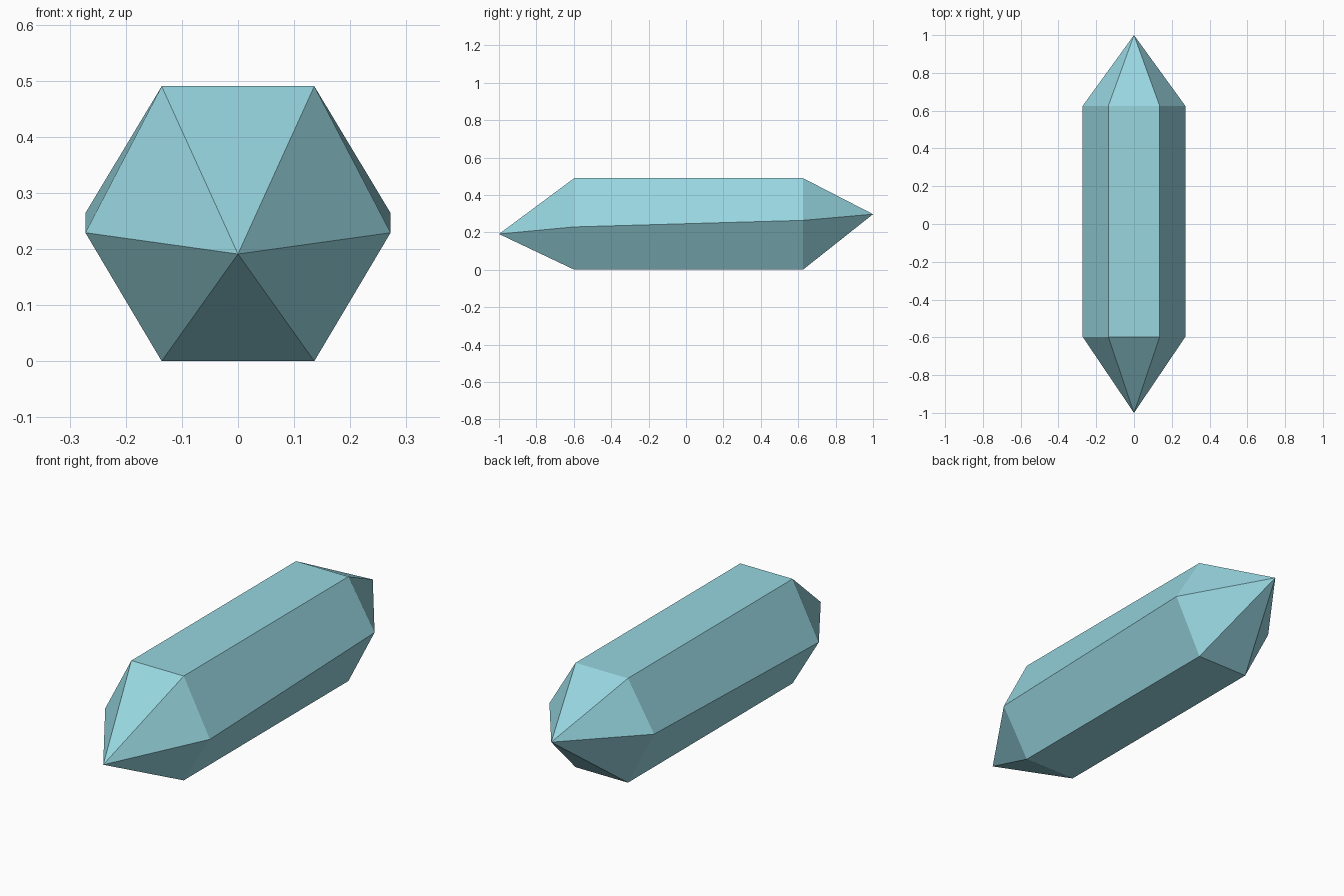
import bpy, bmesh

if "Cube" in bpy.data.objects:
    bpy.data.objects.remove(bpy.data.objects["Cube"])

HALF_FLAT, HALF_WIDE, HEIGHT = 0.136, 0.272, 0.49

crystal_blue = bpy.data.materials.new("pale crystal blue")
crystal_blue.diffuse_color = (0.31, 0.67, 0.74, 1)
crystal_blue.use_nodes = True
crystal_blue.node_tree.nodes["Principled BSDF"].inputs["Base Color"].default_value = crystal_blue.diffuse_color

bm = bmesh.new()


def hex_ring(y, side_z):
    """Six-sided cross-section with its side corners at side_z."""
    profile = [(-HALF_FLAT, 0), (HALF_FLAT, 0), (HALF_WIDE, side_z),
               (HALF_FLAT, HEIGHT), (-HALF_FLAT, HEIGHT), (-HALF_WIDE, side_z)]
    return [bm.verts.new((x, y, z)) for x, z in profile]


# Shaft rings and pointed ends, the centre line rising towards the back
front = hex_ring(-0.597, 0.229)
back = hex_ring(0.625, 0.264)
front_tip = bm.verts.new((0, -1, 0.191))
back_tip = bm.verts.new((0, 1, 0.297))

for i in range(6):
    j = (i + 1) % 6
    bm.faces.new((front[i], front[j], back[j], back[i]))
    bm.faces.new((front_tip, front[j], front[i]))
    bm.faces.new((back_tip, back[i], back[j]))
bmesh.ops.recalc_face_normals(bm, faces=bm.faces[:])

mesh = bpy.data.meshes.new("crystal")
bm.to_mesh(mesh)
bm.free()
mesh.materials.append(crystal_blue)
crystal = bpy.data.objects.new("crystal", mesh)
bpy.context.collection.objects.link(crystal)
